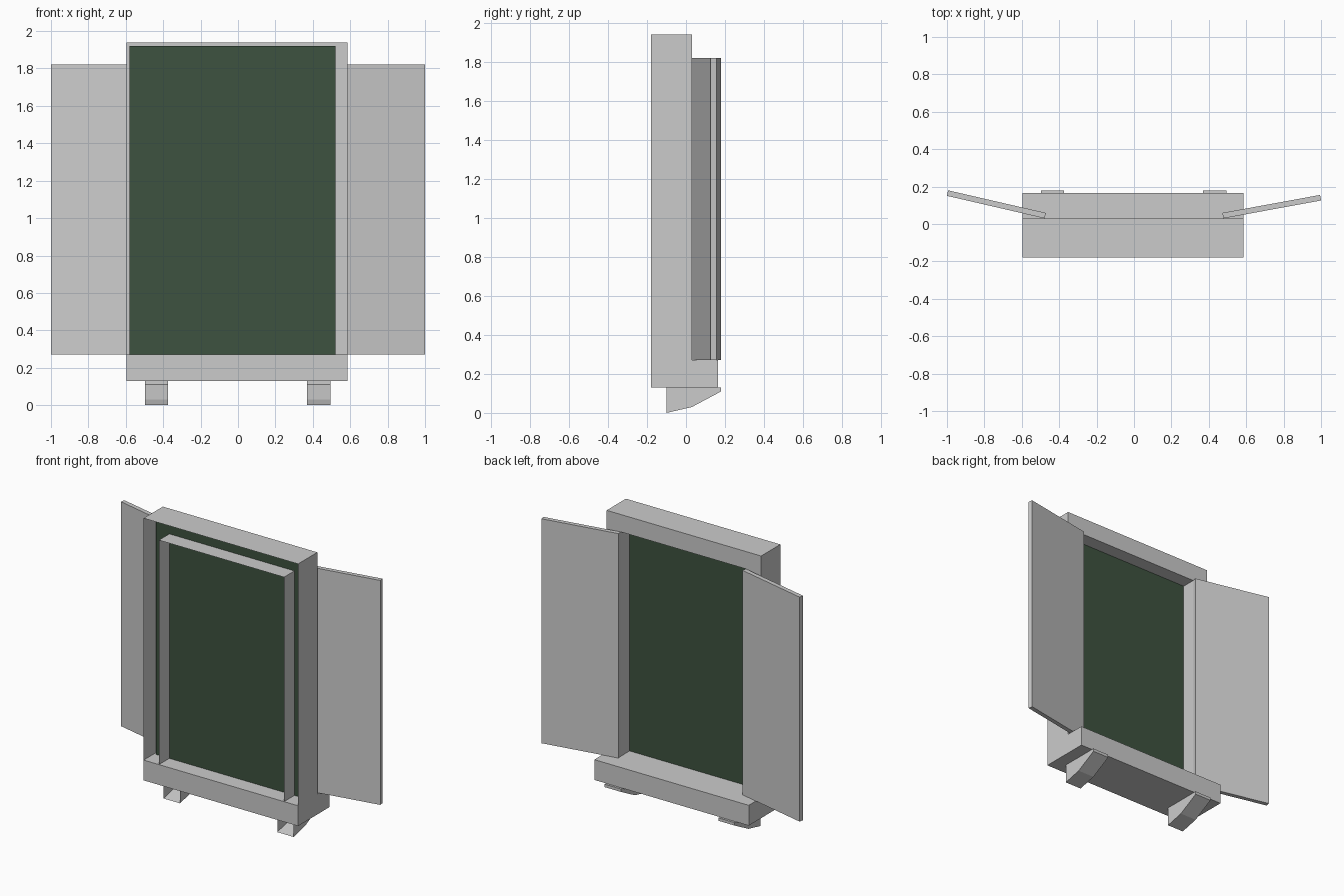
import bpy, bmesh, math

if "Cube" in bpy.data.objects:
    bpy.data.objects.remove(bpy.data.objects["Cube"])

XL, XR = -0.595, 0.585            # outer case sides
HX, HT = 0.478, 1.82              # opening half width and top
F, B = -0.18, 0.03                # case front and back
PY = -0.067                       # dark panel depth
Z0, Z1, Z2 = 0.13, 0.27, 1.94     # plinth bottom, plinth top, case top


def mesh(name, quads, mat=None):
    bm = bmesh.new()
    for q in quads:
        bm.faces.new([bm.verts.new(p) for p in q])
    bmesh.ops.remove_doubles(bm, verts=bm.verts, dist=1e-5)
    bmesh.ops.recalc_face_normals(bm, faces=bm.faces)
    me = bpy.data.meshes.new(name)
    bm.to_mesh(me)
    bm.free()
    ob = bpy.data.objects.new(name, me)
    bpy.context.collection.objects.link(ob)
    if mat:
        me.materials.append(mat)
    return ob


def box(name, lo, hi):
    bm = bmesh.new()
    bmesh.ops.create_cube(bm, size=1)
    for v in bm.verts:
        v.co = [(a + b) / 2 + c * (b - a) for a, b, c in zip(lo, hi, v.co)]
    me = bpy.data.meshes.new(name)
    bm.to_mesh(me)
    bm.free()
    ob = bpy.data.objects.new(name, me)
    bpy.context.collection.objects.link(ob)
    return ob


def wall_x(x, top):
    return [(x, F, Z1), (x, B, Z1), (x, B, top), (x, F, top)]


def roof(x0, x1, z):
    return [(x0, F, z), (x1, F, z), (x1, B, z), (x0, B, z)]


def upright(x0, x1, z0, z1, y):
    return [(x0, y, z0), (x1, y, z0), (x1, y, z1), (x0, y, z1)]


# Sheet case: sides and roof, open at the front
mesh("outer_case", [wall_x(XL, Z2), wall_x(XR, Z2), roof(XL, XR, Z2)])

# Back ring around the doorway
mesh("back_frame", [
    upright(XL, -HX, Z1, HT, B), upright(HX, XR, Z1, HT, B),
    upright(XL, -HX, HT, Z2, B), upright(-HX, HX, HT, Z2, B),
    upright(HX, XR, HT, Z2, B)])

# Inner sheet tunnel running from front to back
mesh("inner_lining", [wall_x(-HX, HT), wall_x(HX, HT), roof(-HX, HX, HT)])

# Dark panel crossing the case
dark = bpy.data.materials.new("dark_green")
dark.diffuse_color = (0.047, 0.085, 0.05, 1)
dark.use_nodes = True
dark.node_tree.nodes["Principled BSDF"].inputs["Base Color"].default_value = dark.diffuse_color
mesh("dark_panel", [upright(-0.58, 0.52, Z1, 1.92, PY)], dark)

# Plinth
box("plinth", (XL, F, Z0), (XR, 0.165, Z1))

# Open doors hinged at the back
for name, side, deg, length in (("left_door", -1, 13, 0.536), ("right_door", 1, 10.4, 0.531)):
    x0, x1 = sorted((0, side * length))
    door = box(name, (x0, 0, 0), (x1, 0.03, HT - Z1))
    door.location = (side * HX, B, Z1)
    door.rotation_euler.z = side * math.radians(deg)

# Feet: bent strip underneath with side cheeks, open at the front
profile = [(-0.10, 0.0), (0.03, 0.03), (0.18, 0.11), (0.18, Z0), (-0.10, Z0)]
for name, x0, x1 in (("left_foot", -0.498, -0.373), ("right_foot", 0.37, 0.495)):
    faces = [[(x, y, z) for y, z in profile] for x in (x0, x1)]
    for (ya, za), (yb, zb) in zip(profile[:-1], profile[1:]):
        faces.append([(x0, ya, za), (x1, ya, za), (x1, yb, zb), (x0, yb, zb)])
    mesh(name, faces)
